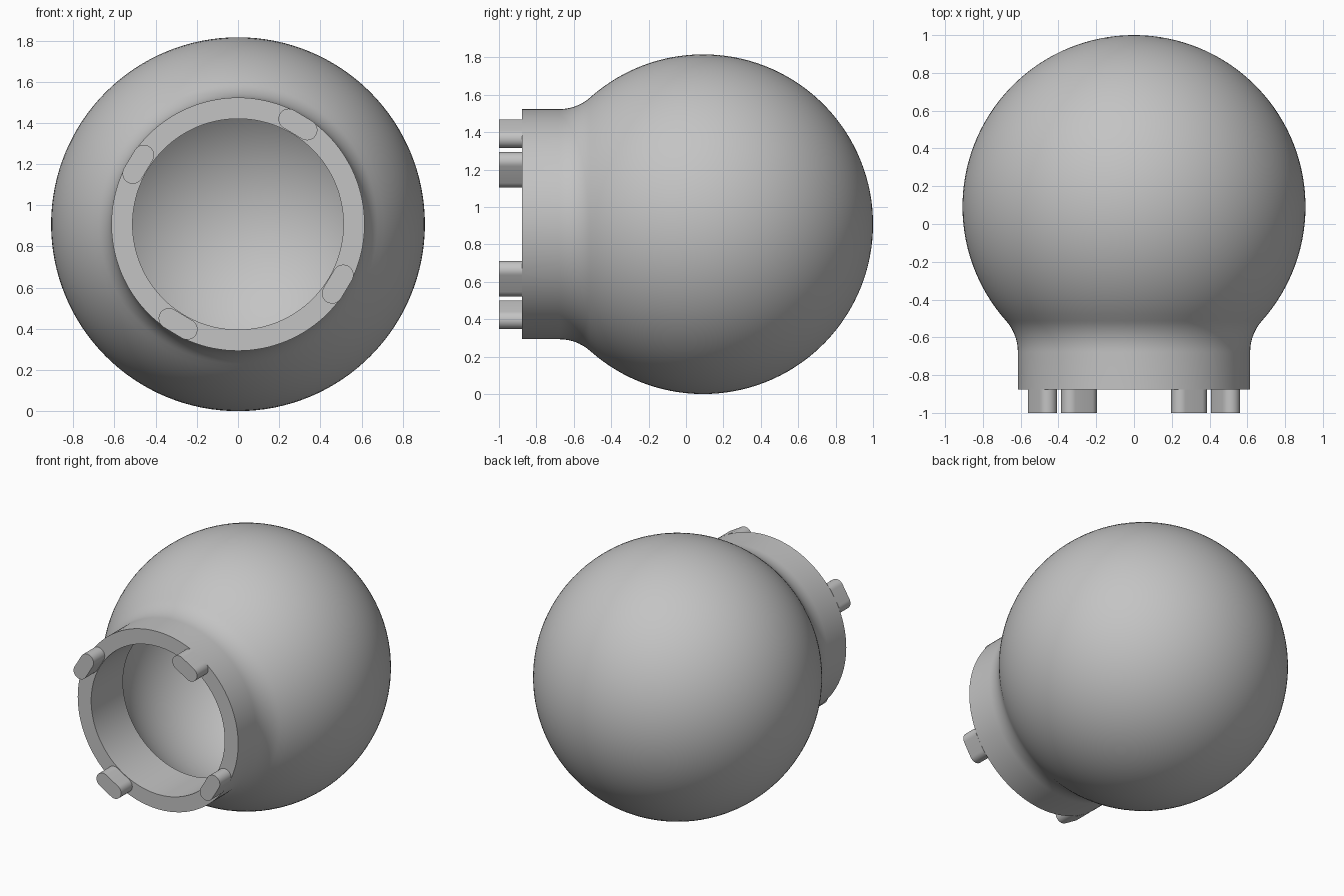
import bpy, bmesh, math
from mathutils import Matrix, Vector

cube = bpy.data.objects.get("Cube")
if cube:
    bpy.data.objects.remove(cube, do_unlink=True)

R = 0.908              # globe radius, also its height above the ground
CY = 1 - R             # globe centre along the axis
NECK, BORE = 0.615, 0.512
RIM = -0.877           # front face of the collar
FILLET = 0.25
INNER = R - 0.103      # hollow radius

grey = bpy.data.materials.new("plain grey")
grey.use_nodes = True
colour = (0.55, 0.55, 0.55, 1)
grey.diffuse_color = colour
grey.node_tree.nodes["Principled BSDF"].inputs["Base Color"].default_value = colour


def finish(name, bm, angle):
    bmesh.ops.recalc_face_normals(bm, faces=bm.faces)
    mesh = bpy.data.meshes.new(name)
    bm.to_mesh(mesh)
    bm.free()
    mesh.materials.append(grey)
    obj = bpy.data.objects.new(name, mesh)
    bpy.context.collection.objects.link(obj)
    bpy.ops.object.select_all(action='DESELECT')
    obj.select_set(True)
    bpy.context.view_layer.objects.active = obj
    bpy.ops.object.shade_smooth_by_angle(angle=math.radians(angle))
    return obj


def arc(cr, cy, radius, start, end, steps):
    """Points (radius from axis, y) along a circular arc."""
    return [(cr + radius * math.cos(start + (end - start) * i / steps),
             cy + radius * math.sin(start + (end - start) * i / steps))
            for i in range(steps + 1)]


# Hollow globe with filleted collar: one closed profile spun around the y axis
fr = NECK + FILLET
fy = CY - math.sqrt((R + FILLET) ** 2 - fr ** 2)
join = math.atan2(fy - CY, fr)
mouth = -math.acos(BORE / INNER)
profile = arc(0, CY, R, math.pi / 2, join, 48)
profile += arc(fr, fy, FILLET, join + math.pi, math.pi, 10)[1:]
profile += [(NECK, RIM), (BORE, RIM)]
profile += arc(0, CY, INNER, mouth, math.pi / 2, 40)

bm = bmesh.new()
verts = [bm.verts.new((r, y, R)) for r, y in profile]
edges = [bm.edges.new(pair) for pair in zip(verts, verts[1:])]
bmesh.ops.spin(bm, geom=verts + edges, cent=(0, 0, R), axis=(0, 1, 0),
               angle=math.tau, steps=128, use_duplicate=False)
bmesh.ops.remove_doubles(bm, verts=bm.verts, dist=0.0001)
finish("hollow_globe", bm, 30)

# Four rounded lugs standing on the rim
HALF, LUG_R, SEAT = 0.052, 0.05, 0.565
outline = [(x, z + HALF) for x, z in arc(0, 0, LUG_R, 0, math.pi, 16)]
outline += [(x, z - HALF) for x, z in arc(0, 0, LUG_R, math.pi, math.tau, 16)]
for k in range(4):
    bm = bmesh.new()
    base = bm.faces.new([bm.verts.new((SEAT + x, RIM, z)) for x, z in outline])
    top = bmesh.ops.extrude_face_region(bm, geom=[base], use_keep_orig=True)
    bmesh.ops.translate(bm, vec=Vector((0, -1 - RIM, 0)),
                        verts=[g for g in top["geom"] if isinstance(g, bmesh.types.BMVert)])
    turn = Matrix.Rotation(-math.radians(59 + 90 * k), 4, 'Y')
    bm.transform(Matrix.Translation((0, 0, R)) @ turn)
    finish(f"rim_lug_{k + 1}", bm, 30)
